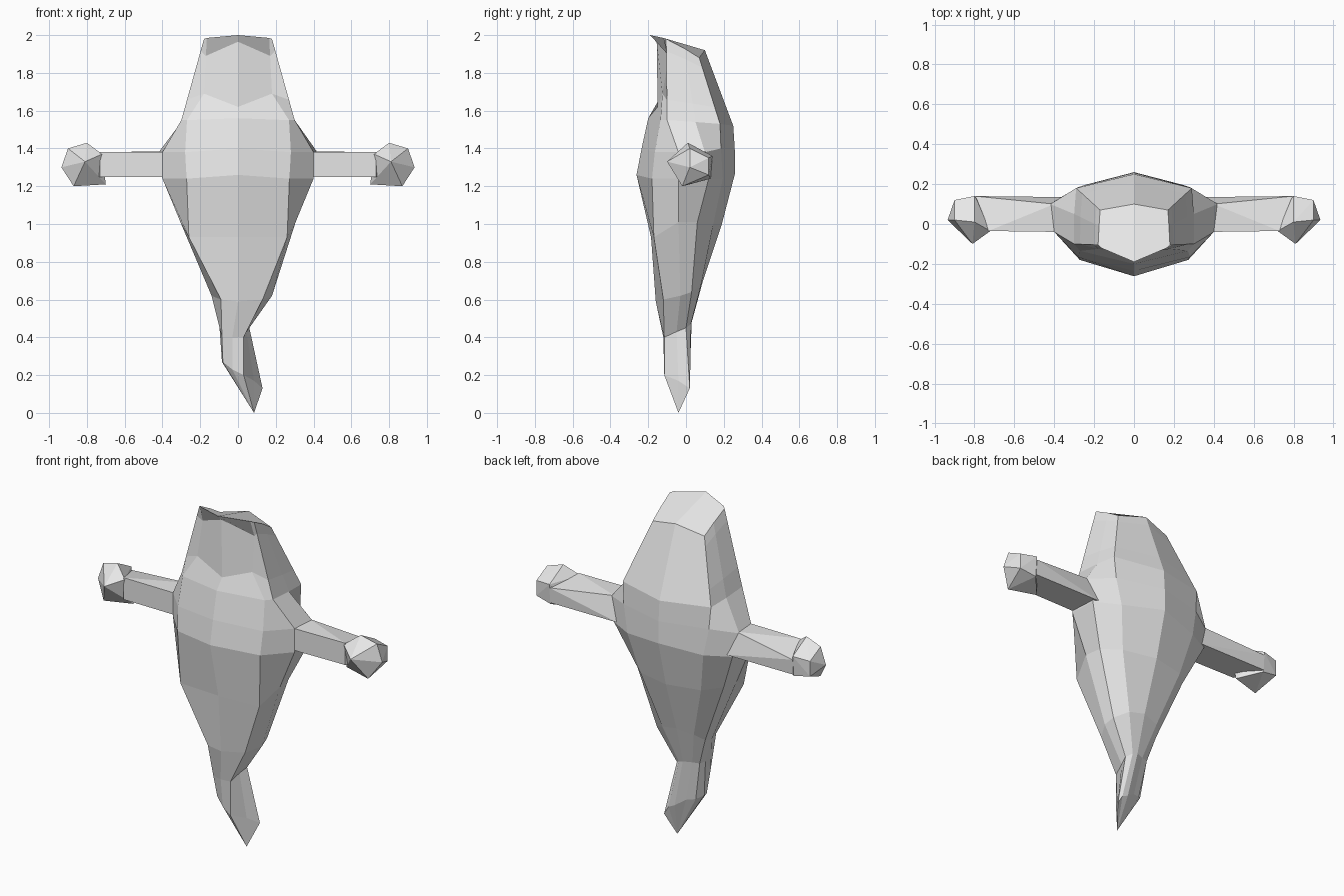
import bpy, bmesh
from mathutils import Vector

if "Cube" in bpy.data.objects:
    bpy.data.objects.remove(bpy.data.objects["Cube"])

grey = bpy.data.materials.new("pale grey")
grey.diffuse_color = (0.8, 0.8, 0.8, 1)
grey.use_nodes = True
grey.node_tree.nodes["Principled BSDF"].inputs["Base Color"].default_value = grey.diffuse_color


def finish(bm, name):
    bmesh.ops.recalc_face_normals(bm, faces=bm.faces)
    mesh = bpy.data.meshes.new(name)
    bm.to_mesh(mesh)
    bm.free()
    mesh.materials.append(grey)
    obj = bpy.data.objects.new(name, mesh)
    bpy.context.collection.objects.link(obj)
    return obj


def blend(a, b, t, front):
    """Half ring between two others, with its own two front points."""
    return front + [Vector(p).lerp(Vector(q), t) for p, q in zip(a, b)][2:]


def full(half):
    """Mirror a half ring (front centre to back centre) into a closed ring."""
    return list(half) + [(-p[0], p[1], p[2]) for p in reversed(half[1:-1])]


# Half cross-sections of the body: front, front corner, side, side back, back corner, back
crown = [(0, -.19, 2), (.165, -.12, 1.985), (.18, -.105, 1.98),
         (.175, -.01, 1.93), (.17, .07, 1.88), (0, .1, 1.92)]
chest = [(0, -.2, 1.56), (.27, -.135, 1.55), (.3, -.1, 1.55),
         (.3, .05, 1.54), (.29, .18, 1.53), (0, .25, 1.52)]
shoulder = [(0, -.235, 1.4), (.28, -.165, 1.38), (.4, -.04, 1.38),
            (.42, .1, 1.38), (.28, .185, 1.4), (0, .258, 1.4)]
waist = [(0, -.262, 1.26), (.272, -.18, 1.24), (.4, -.04, 1.24),
         (.39, .12, 1.24), (.25, .195, 1.24), (0, .26, 1.27)]
belly = [(0, -.185, .93), (.26, -.17, .93), (.305, -.04, 1.01),
         (.29, .06, 1.01), (.2, .145, 1.0), (0, .19, 1.0)]
# Sunken face under the brim of the hood
brow = blend(crown, chest, .15, [(0, -.155, 1.965), (.17, -.09, 1.89)])
chin = blend(crown, chest, .75, [(0, -.15, 1.62), (.18, -.125, 1.69)])

# Crooked tail: complete, unsymmetrical cross-sections
hem = [(0, -.16, .59), (.13, -.12, .6), (.18, -.03, .62), (.17, .03, .64), (.1, .08, .68),
       (0, .09, .7), (-.1, .07, .68), (-.14, .02, .64), (-.14, -.04, .62), (-.09, -.155, .6)]
tail_root = [(-.03, -.12, .4), (.03, -.115, .4), (.045, -.05, .43), (.06, 0, .45),
             (.03, .025, .47), (0, .03, .48), (-.05, .01, .48), (-.09, 0, .48),
             (-.1, -.04, .48), (-.085, -.11, .4)]
tail_bend = [(-.03, -.1, .23), (.03, -.115, .2), (.085, -.04, .17), (.13, .02, .13),
             (.1, .022, .18), (.06, .02, .2), (0, 0, .24), (-.05, -.02, .25),
             (-.085, -.05, .27), (-.08, -.08, .27)]

# Body skinned through all rings
bm = bmesh.new()
halves = [crown, brow, chin, chest, shoulder, waist, belly]
rings = [[bm.verts.new(p) for p in r]
         for r in [full(h) for h in halves] + [hem, tail_root, tail_bend]]
n = len(rings[0])
for a, b in zip(rings, rings[1:]):
    for i in range(n):
        j = (i + 1) % n
        bm.faces.new((a[i], a[j], b[j], b[i]))
top, end = rings[0], rings[-1]
bm.faces.new(top[:6])
bm.faces.new(top[5:] + top[:1])
tip = bm.verts.new((.085, -.04, 0))
for i in range(n):
    bm.faces.new((end[i], end[(i + 1) % n], tip))
finish(bm, "body")


def hull(name, points):
    bm = bmesh.new()
    for p in points:
        bm.verts.new(p)
    bmesh.ops.convex_hull(bm, input=bm.verts[:])
    bmesh.ops.dissolve_limit(bm, angle_limit=.03, verts=bm.verts[:], edges=bm.edges[:])
    return finish(bm, name)


# Arms and faceted fists
arm = [(.36, -.04, 1.38), (.36, -.04, 1.25), (.36, .135, 1.25), (.4, .1, 1.385),
       (.73, -.035, 1.38), (.73, -.035, 1.25), (.8, .135, 1.25), (.8, .14, 1.34)]
fist = [(.81, -.1, 1.33), (.8, .01, 1.43), (.9, .02, 1.4), (.935, .02, 1.3),
        (.87, -.02, 1.2), (.7, .02, 1.21), (.72, -.035, 1.37), (.8, .14, 1.36),
        (.9, .12, 1.35), (.9, .12, 1.26), (.8, .13, 1.24)]
for side, s in (("left", -1), ("right", 1)):
    for part, pts in (("arm", arm), ("fist", fist)):
        hull(f"{side}_{part}", [(s * x, y, z) for x, y, z in pts])
